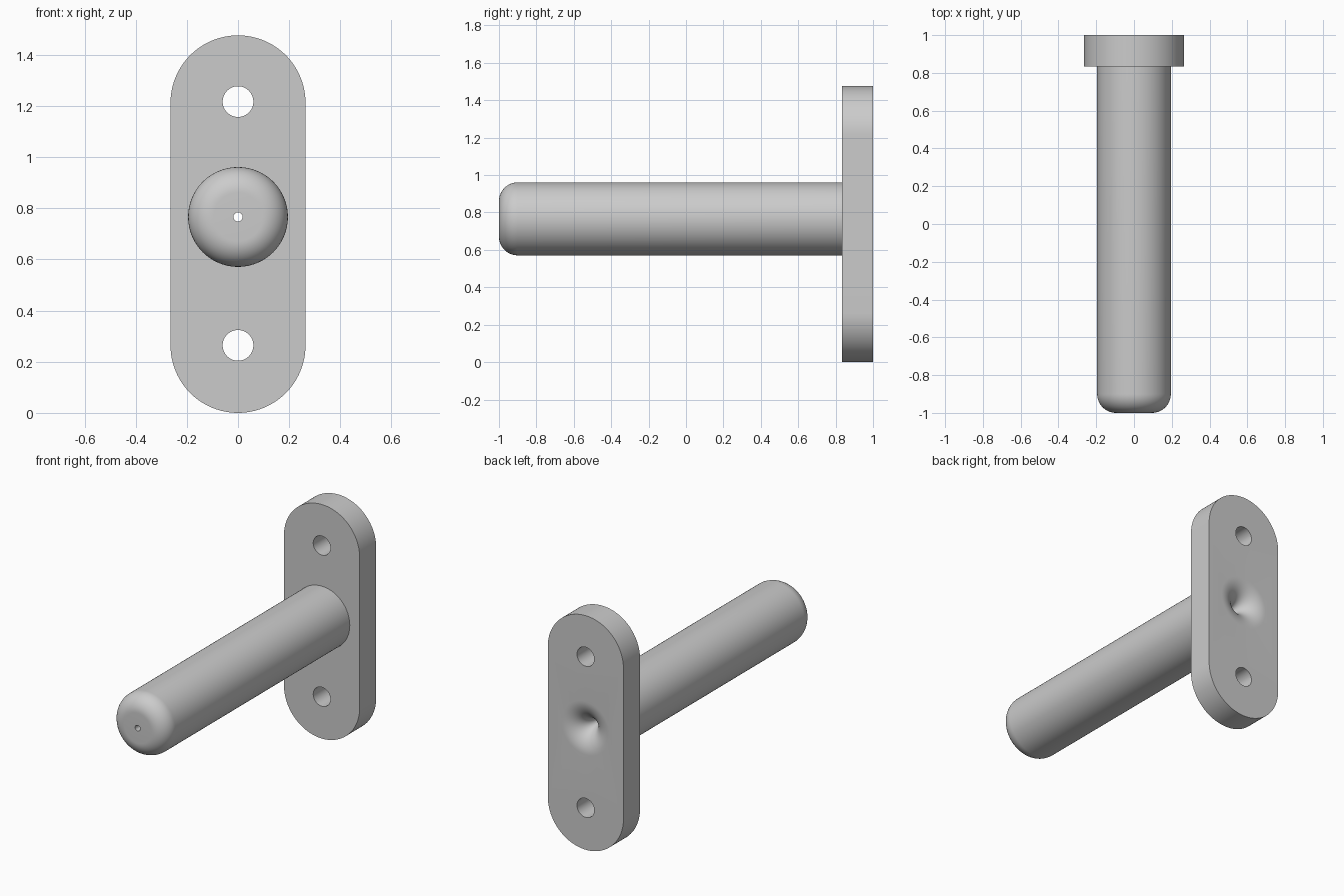
import bpy, bmesh
from math import sin, cos, pi
from mathutils import Vector

if "Cube" in bpy.data.objects:
    bpy.data.objects.remove(bpy.data.objects["Cube"])

HALF_W, HEIGHT = 0.264, 1.476          # plate
FRONT, BACK, TIP = 0.835, 1.0, -1.0    # depths along y
AXIS_Z, SHAFT_R, TIP_R = 0.766, 0.195, 0.1
BORE_R, FUNNEL_R = 0.018, 0.15
SCREW_R = 0.06
SEG = 96

bm = bmesh.new()


def circle(radius, z):
    return [(radius * cos(2 * pi * i / SEG), z + radius * sin(2 * pi * i / SEG)) for i in range(SEG)]


def ring(points, y):
    return [bm.verts.new((x, y, z)) for x, z in points]


def bridge(a, b):
    for i in range(len(a)):
        j = (i + 1) % len(a)
        bm.faces.new((a[i], a[j], b[j], b[i]))


def cap(loops, direction):
    edges = []
    for loop in loops:
        for i, v in enumerate(loop):
            w = loop[(i + 1) % len(loop)]
            edges.append(bm.edges.get((v, w)) or bm.edges.new((v, w)))
    bmesh.ops.triangle_fill(bm, edges=edges, use_beauty=True, normal=Vector((0, direction, 0)))


# Rounded plate outline and the two screw holes
low, high = HALF_W, HEIGHT - HALF_W
outline = []
for centre, start in ((high, 0), (low, pi)):
    for i in range(SEG // 2 + 1):
        a = start + 2 * pi * i / SEG
        outline.append((HALF_W * cos(a), centre + HALF_W * sin(a)))
flat_loops = [outline, circle(SCREW_R, low), circle(SCREW_R, HEIGHT - low + 0.005)]
front_loops = [ring(p, FRONT) for p in flat_loops]
back_loops = [ring(p, BACK) for p in flat_loops]
for f, b in zip(front_loops, back_loops):
    bridge(f, b)

# Turned shaft: rounded tip, narrow bore, flared funnel opening at the back
STEPS = 16
profile = [(SHAFT_R, FRONT)]
for i in range(STEPS + 1):
    a = pi / 2 * i / STEPS
    profile.append((SHAFT_R - TIP_R + TIP_R * cos(a), TIP + TIP_R - TIP_R * sin(a)))
profile.append((BORE_R, TIP))
for i in range(STEPS + 1):
    a = pi / 2 * i / STEPS
    profile.append((BORE_R + FUNNEL_R * (1 - cos(a)), BACK - FUNNEL_R + FUNNEL_R * sin(a)))
rings = [ring(circle(r, AXIS_Z), y) for r, y in profile]
for a, b in zip(rings, rings[1:]):
    bridge(a, b)

# Flat plate faces join the shaft in front and the funnel behind
cap(front_loops + [rings[0]], -1)
cap(back_loops + [rings[-1]], 1)
bmesh.ops.recalc_face_normals(bm, faces=bm.faces)

mesh = bpy.data.meshes.new("wall_peg")
bm.to_mesh(mesh)
bm.free()
peg = bpy.data.objects.new("wall_peg", mesh)
bpy.context.collection.objects.link(peg)

grey = bpy.data.materials.new("plain_grey")
grey.use_nodes = True
colour = (0.6, 0.6, 0.6, 1)
grey.diffuse_color = colour
grey.node_tree.nodes["Principled BSDF"].inputs["Base Color"].default_value = colour
mesh.materials.append(grey)

bpy.ops.object.select_all(action='DESELECT')
peg.select_set(True)
bpy.context.view_layer.objects.active = peg
bpy.ops.object.shade_smooth_by_angle(angle=pi / 6)
